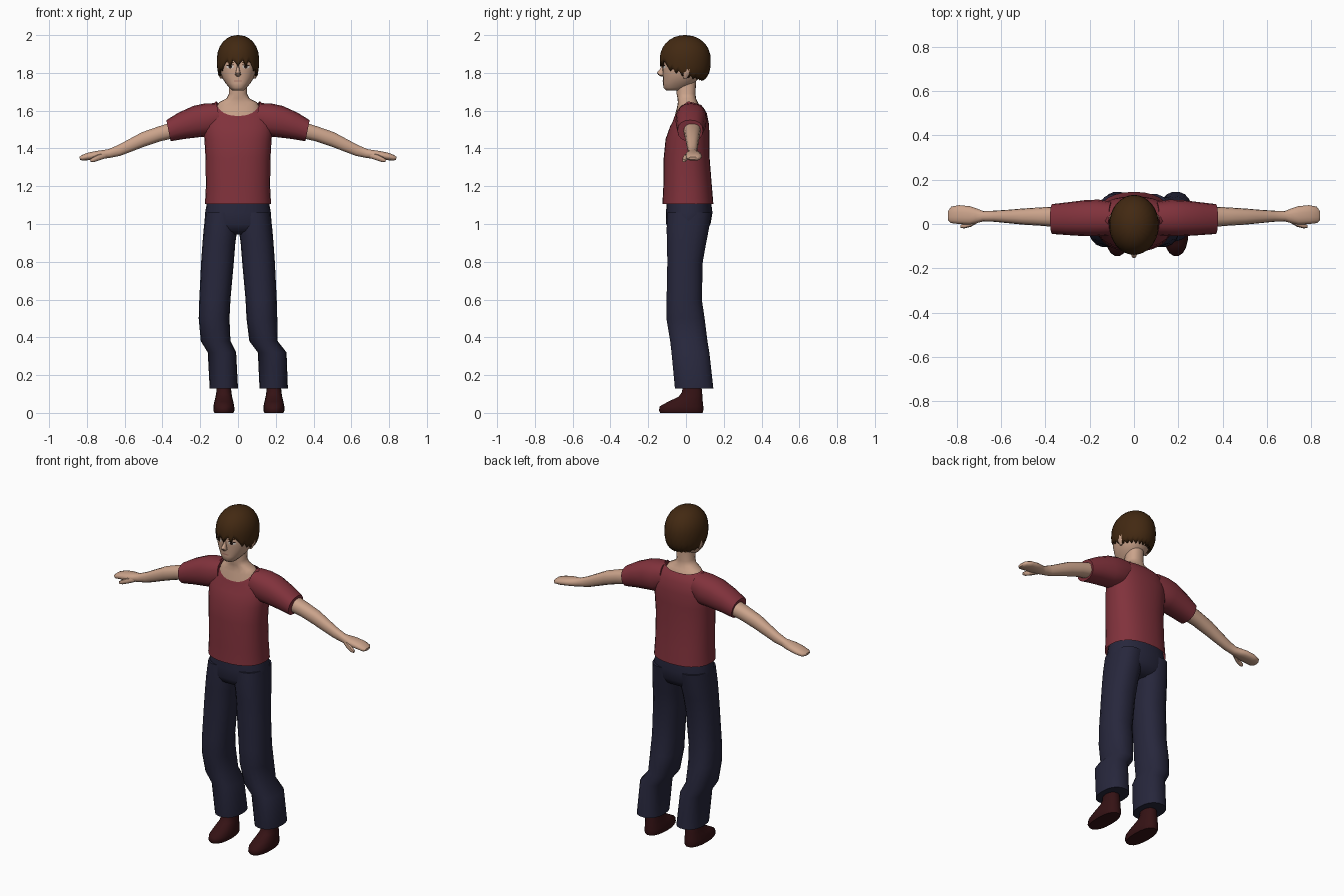
import bpy, bmesh, math
from mathutils import Vector
from mathutils.bvhtree import BVHTree

if "Cube" in bpy.data.objects:
    bpy.data.objects.remove(bpy.data.objects["Cube"])


def material(name, rgb):
    m = bpy.data.materials.new(name)
    m.use_nodes = True
    color = (*rgb, 1)
    m.diffuse_color = color
    m.node_tree.nodes["Principled BSDF"].inputs["Base Color"].default_value = color
    return m


skin = material("skin", (.60, .37, .26))
hair = material("brown hair", (.055, .022, .006))
shirt = material("red cloth", (.22, .032, .045))
denim = material("navy cloth", (.02, .02, .045))
leather = material("dark leather", (.035, .006, .007))
dark = material("eye dark", (.02, .01, .008))
white = material("eye white", (.7, .65, .6))
lip = material("lip", (.42, .2, .15))


def make_object(name, bm, mat, angle=50):
    bmesh.ops.recalc_face_normals(bm, faces=bm.faces)
    mesh = bpy.data.meshes.new(name)
    bm.to_mesh(mesh)
    bm.free()
    mesh.materials.append(mat)
    ob = bpy.data.objects.new(name, mesh)
    bpy.context.collection.objects.link(ob)
    bpy.ops.object.select_all(action='DESELECT')
    ob.select_set(True)
    bpy.context.view_layer.objects.active = ob
    bpy.ops.object.shade_smooth_by_angle(angle=math.radians(angle))
    return ob


def skin_rings(bm, rings, cap_start, cap_end):
    """Bridge rows of points with quads and optionally close the ends."""
    rows = [[bm.verts.new(p) for p in ring] for ring in rings]
    n = len(rows[0])
    for low, high in zip(rows, rows[1:]):
        for i in range(n):
            j = (i + 1) % n
            bm.faces.new((low[i], low[j], high[j], high[i]))
    if cap_start:
        bm.faces.new(rows[0])
    if cap_end:
        bm.faces.new(rows[-1])


def loft(name, sections, mat, axis='z', side=1, n=20, power=2.3, caps=True, warp=None):
    """Each section is (position along axis, min a, max a, min b, max b)."""
    rings = []
    for t, a0, a1, b0, b1 in sections:
        ring = []
        for i in range(n):
            ang = math.tau * i / n
            c, s = math.cos(ang), math.sin(ang)
            a = (a0 + a1) / 2 + (a1 - a0) / 2 * math.copysign(abs(c) ** (2 / power), c)
            b = (b0 + b1) / 2 + (b1 - b0) / 2 * math.copysign(abs(s) ** (2 / power), s)
            if axis == 'z':
                p = Vector((a * side, b, t))
                if warp:
                    p.z -= warp(t, s)
            else:
                # sections lean with the drooping arm
                p = Vector(((t + .2 * (b - (b0 + b1) / 2)) * side, a, b))
            ring.append(p)
        rings.append(ring)
    bm = bmesh.new()
    skin_rings(bm, rings, caps, caps)
    return make_object(name, bm, mat)


def round_rings(rows):
    return [(z, -rx, rx, y0, y1) for z, rx, y0, y1 in rows]


# Shirt, with a neckline scooped deeper in front than behind
def neckline(z, s):
    weight = max(0, min(1, (z - 1.5) / .15))
    return weight * (.078 * max(0, -s) + .02 * max(0, s))


loft("shirt_body", round_rings([
    (1.105, .175, -.125, .145), (1.2, .17, -.12, .137), (1.35, .172, -.118, .125),
    (1.45, .178, -.108, .125), (1.53, .185, -.085, .122), (1.6, .165, -.068, .11),
    (1.63, .14, -.064, .095), (1.65, .115, -.06, .08)]),
    shirt, n=28, caps=False, warp=neckline)

# Chest and neck
loft("neck", round_rings([
    (1.5, .13, -.07, .09), (1.57, .13, -.06, .088), (1.62, .115, -.047, .075),
    (1.645, .1, -.043, .062), (1.665, .06, -.045, .053), (1.69, .048, -.05, .05),
    (1.78, .048, -.05, .055)]), skin)

# Arms, sleeves, hands and thumbs
for side, label in ((1, "left"), (-1, "right")):
    loft(label + "_sleeve", [
        (.1, -.05, .1, 1.5, 1.64), (.16, -.055, .11, 1.465, 1.638), (.22, -.055, .108, 1.46, 1.625),
        (.3, -.05, .098, 1.45, 1.59), (.368, -.045, .09, 1.438, 1.55)],
        shirt, 'x', side, n=16)
    loft(label + "_arm", [
        (.34, -.015, .08, 1.455, 1.54), (.42, -.008, .075, 1.437, 1.515),
        (.5, -.003, .07, 1.41, 1.487), (.57, .004, .064, 1.383, 1.45),
        (.63, .01, .06, 1.36, 1.418), (.68, .012, .058, 1.35, 1.397),
        (.71, .004, .07, 1.346, 1.392), (.74, -.003, .08, 1.344, 1.388),
        (.79, 0, .085, 1.338, 1.378), (.825, .004, .078, 1.335, 1.365),
        (.838, .015, .06, 1.34, 1.355)], skin, 'x', side, n=14)
    loft(label + "_thumb", [
        (.7, .008, .03, 1.35, 1.378), (.735, -.012, .014, 1.338, 1.37),
        (.765, -.02, .003, 1.328, 1.355), (.782, -.018, -.004, 1.328, 1.343)],
        skin, 'x', side, n=8)

# Trousers: hips and two legs that sway to the model's left below the knee
loft("trouser_hips", round_rings([
    (1.14, .16, -.1, .13), (1.06, .174, -.106, .14), (1.0, .178, -.105, .13),
    (.965, .165, -.09, .11), (.945, .12, -.05, .07)]), denim, n=24)
upper_leg = [(1.06, .0, .172, -.1, .136), (.97, .004, .182, -.104, .122), (.9, .014, .188, -.102, .108),
             (.8, .022, .195, -.1, .09), (.6, .04, .205, -.104, .085), (.5, .045, .208, -.105, .1)]
lower_legs = {
    1: [(.38, .06, .21, -.085, .115), (.32, .105, .257, -.078, .125), (.13, .114, .264, -.06, .146)],
    -1: [(.38, .04, .197, -.085, .115), (.32, .01, .16, -.078, .125), (.13, 0, .15, -.06, .146)]}

# Shoes sit under each trouser cuff
for side, label, middle in ((1, "left", .19), (-1, "right", .075)):
    loft(label + "_trouser_leg", upper_leg + lower_legs[side], denim, side=side, n=18)
    loft(label + "_shoe", [
        (z, middle - w, middle + w, y0, y1) for z, w, y0, y1 in (
            (0, .05, -.138, .09), (.012, .056, -.145, .093), (.035, .055, -.14, .093),
            (.06, .05, -.095, .09), (.085, .044, -.04, .088), (.11, .04, -.022, .086),
            (.16, .036, -.015, .08))], leather, side=side, n=18)

# Head, nose and ears
head = loft("head", round_rings([
    (1.706, .03, -.105, -.03), (1.722, .046, -.12, .01), (1.745, .066, -.121, .045),
    (1.775, .084, -.121, .07), (1.81, .095, -.124, .088), (1.86, .1, -.126, .1),
    (1.91, .09, -.11, .1), (1.96, .055, -.06, .06)]), skin, n=28)
loft("nose", round_rings([
    (1.782, .008, -.135, -.11), (1.79, .016, -.147, -.11), (1.8, .013, -.155, -.11),
    (1.82, .008, -.138, -.11), (1.845, .005, -.125, -.11)]), skin, n=8)
for side, label in ((1, "left"), (-1, "right")):
    loft(label + "_ear", [
        (1.77, .082, .094, -.012, .005), (1.79, .085, .105, -.018, .018),
        (1.82, .088, .109, -.016, .026), (1.84, .09, .1, -.01, .02)], skin, side=side, n=8)


# Hair cap with a ragged fringe, uncovered face and a low nape
def hair_edge(i, n):
    front = -math.sin(math.tau * i / n)
    if front > .72:
        return 1.868 - (.035 if i % 3 == 0 else .012 * (i % 2))
    if front > .05:
        return 1.80 + .055 * (front - .05) - .022 * (i % 2)
    return 1.79 - .018 * min(1, .1 - front) - .014 * (i % 2)


count, levels, middle, height = 48, 10, 1.87, .13
rings = []
for level in range(levels):
    ring = []
    for i in range(count):
        ang = math.tau * i / count
        start = math.asin((hair_edge(i, count) - middle) / height)
        rise = math.sin(start + (math.radians(88) - start) * level / (levels - 1))
        power = 2.1 if rise > 0 else 2.9
        r = (1 - abs(rise) ** power) ** (1 / power)
        ring.append((.112 * r * math.cos(ang), .135 * r * math.sin(ang) - .004, middle + height * rise))
    rings.append(ring)
bm = bmesh.new()
skin_rings(bm, rings, False, True)
cap = make_object("hair", bm, hair)
thick = cap.modifiers.new("thickness", 'SOLIDIFY')
thick.thickness = .012
thick.offset = -1

# Thin facial details laid on the front of the head
face_surface = BVHTree.FromPolygons([v.co for v in head.data.vertices],
                                    [list(p.vertices) for p in head.data.polygons])


def face_plate(name, x, z, w, h, mat, lift, tilt=0, n=10):
    bm = bmesh.new()
    points = []
    for i in range(n):
        ang = math.tau * i / n
        dx = w * math.cos(ang)
        px, pz = x + dx, z + h * math.sin(ang) + tilt * dx
        where = face_surface.ray_cast(Vector((px, -1, pz)), Vector((0, 1, 0)))[0]
        points.append(bm.verts.new((px, where.y - lift, pz)))
    bm.faces.new(points)
    make_object(name, bm, mat)


for side, label in ((1, "left"), (-1, "right")):
    face_plate(label + "_eye_white", .042 * side, 1.832, .02, .009, white, .002)
    face_plate(label + "_iris", .041 * side, 1.832, .009, .009, dark, .004)
    face_plate(label + "_lash", .043 * side, 1.841, .022, .003, dark, .004, -.1 * side)
    face_plate(label + "_eyebrow", .044 * side, 1.857, .024, .004, hair, .003, .12 * side)
face_plate("mouth", 0, 1.757, .024, .004, lip, .003)
